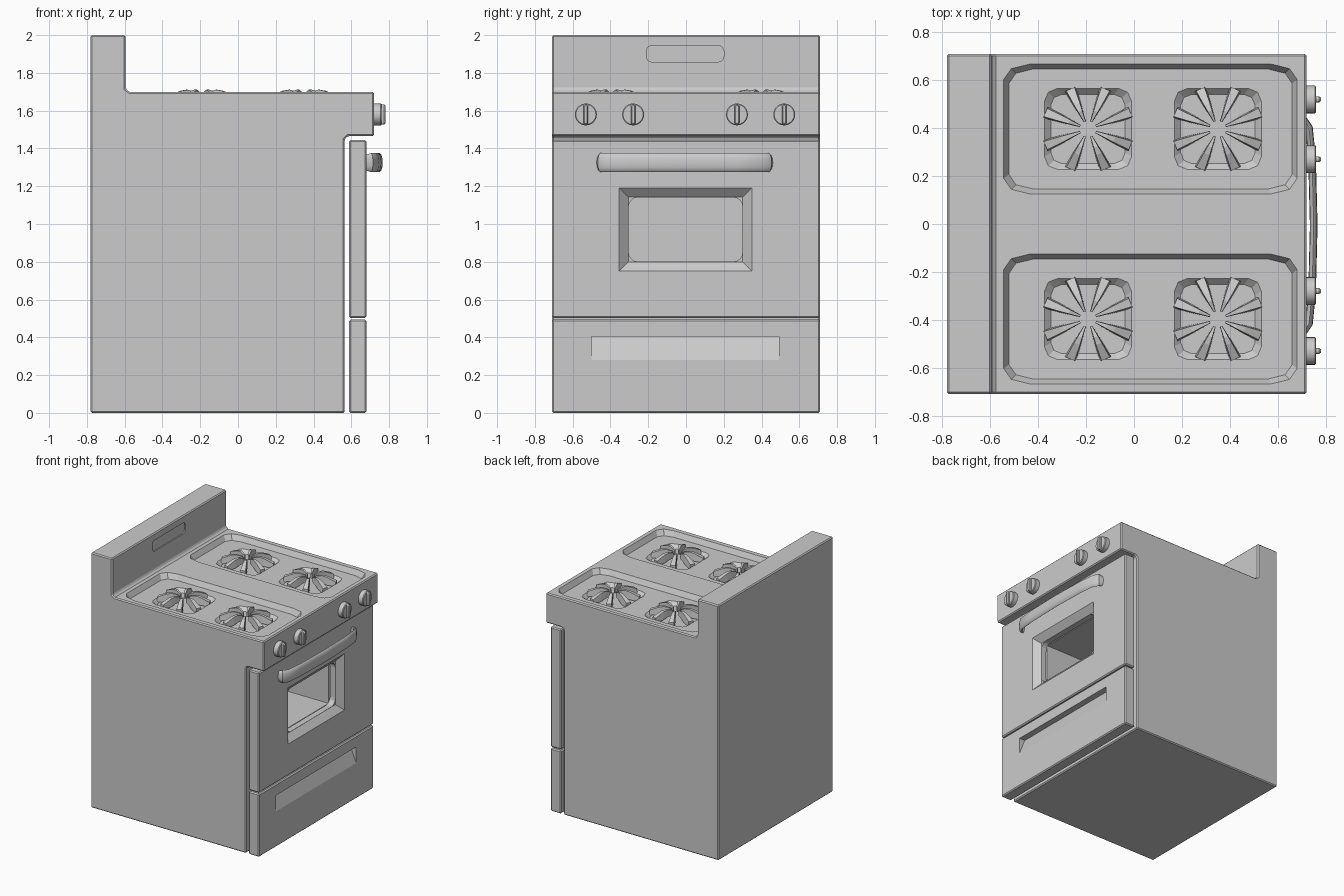
import bpy, bmesh, math
from mathutils import Vector

if "Cube" in bpy.data.objects:
    bpy.data.objects.remove(bpy.data.objects["Cube"])


def loft(name, rings):
    """Skin equal-sized rings of points and cap both ends."""
    bm = bmesh.new()
    vs = [[bm.verts.new(p) for p in r] for r in rings]
    n = len(vs[0])
    for a, b in zip(vs, vs[1:]):
        for i in range(n):
            j = (i + 1) % n
            bm.faces.new((a[i], a[j], b[j], b[i]))
    bm.faces.new(vs[0])
    bm.faces.new(vs[-1])
    bmesh.ops.recalc_face_normals(bm, faces=bm.faces)
    me = bpy.data.meshes.new(name)
    bm.to_mesh(me)
    bm.free()
    ob = bpy.data.objects.new(name, me)
    bpy.context.collection.objects.link(ob)
    return ob


def rrect(u0, u1, v0, v1, ru=0.0, rv=0.0, seg=0):
    """Rectangle outline with optional elliptical corners."""
    if seg == 0:
        return [(u0, v0), (u1, v0), (u1, v1), (u0, v1)]
    pts = []
    corners = [(u1 - ru, v1 - rv), (u0 + ru, v1 - rv), (u0 + ru, v0 + rv), (u1 - ru, v0 + rv)]
    for k, (cu, cv) in enumerate(corners):
        for i in range(seg + 1):
            a = math.pi / 2 * (k + i / seg)
            pts.append((cu + ru * math.cos(a), cv + rv * math.sin(a)))
    return pts


def at_x(x, pts):
    return [(x, u, v) for u, v in pts]


def at_y(y, pts):
    return [(u, y, v) for u, v in pts]


def at_z(z, pts):
    return [(u, v, z) for u, v in pts]


def apply(ob, mod):
    bpy.context.view_layer.objects.active = ob
    bpy.ops.object.modifier_apply(modifier=mod.name)


def bevel(ob, width, segments=1):
    m = ob.modifiers.new("bevel", "BEVEL")
    m.width, m.segments = width, segments
    m.limit_method = "ANGLE"
    m.angle_limit = math.radians(40)
    apply(ob, m)


def cut(ob, rings):
    c = loft("cutter", rings)
    m = ob.modifiers.new("cut", "BOOLEAN")
    m.operation, m.solver, m.object = "DIFFERENCE", "EXACT", c
    apply(ob, m)
    bpy.data.objects.remove(c)


def smooth(ob):
    bpy.ops.object.select_all(action="DESELECT")
    ob.select_set(True)
    bpy.context.view_layer.objects.active = ob
    bpy.ops.object.shade_smooth_by_angle(angle=math.radians(35))


# Body: side profile with backsplash and overhanging control panel
W = 0.71
profile = [(-0.78, 0), (-0.78, 2), (-0.595, 2), (-0.595, 1.715), (-0.575, 1.7), (0.72, 1.7),
           (0.72, 1.465), (0.58, 1.465), (0.565, 1.45), (0.565, 0)]
body = loft("stove_body", [at_y(-W, profile), at_y(W, profile)])
bevel(body, 0.008)

# Display recess in the backsplash
disp = rrect(-0.21, 0.2, 1.858, 1.944, 0.03, 0.03, 4)
cut(body, [at_x(-0.585, disp), at_x(-0.603, disp)])

# Oven cavity
cav = rrect(-0.32, 0.315, 0.785, 1.155)
cut(body, [at_x(0.6, cav), at_x(-0.5, cav)])

# Cooktop trays, drip pans and grates
for s in (1, -1):
    cy = 0.3965 * s
    outer = rrect(-0.545, 0.682, cy - 0.272, cy + 0.272, 0.11, 0.065, 2)
    inner = rrect(-0.522, 0.66, cy - 0.25, cy + 0.25, 0.1, 0.06, 2)
    cut(body, [at_z(1.702, outer), at_z(1.66, inner)])
    for cx in (-0.192, 0.35):
        def square(h, c):
            return at_z(0, rrect(cx - h, cx + h, cy - h * 0.93, cy + h * 0.93, c, c, 2))
        up = lambda z, r: [(x, y, z) for x, y, _ in r]
        cut(body, [up(1.662, square(0.184, 0.055)), up(1.635, square(0.155, 0.045))])
        side = "left" if s < 0 else "right"
        pos = "rear" if cx < 0 else "front"
        for k in range(8):
            a = math.radians(22.5 + 45 * k)
            d = Vector((math.cos(a), math.sin(a) * 0.94, 0))
            n = Vector((-math.sin(a), math.cos(a), 0))
            rings = []
            for r, w, zb, zt in ((0.035, 0.005, 1.66, 1.698), (0.085, 0.012, 1.655, 1.711),
                                 (0.12, 0.017, 1.645, 1.705), (0.192, 0.025, 1.64, 1.675)):
                c = Vector((cx, cy, 0)) + d * r
                rings.append([c + n * w + Vector((0, 0, zb)), c - n * w + Vector((0, 0, zb)),
                              c - n * w * 0.75 + Vector((0, 0, zt)), c + n * w * 0.75 + Vector((0, 0, zt))])
            loft(f"grate_bar_{pos}_{side}_{k}", rings)

# Oven door with bevelled window frame
rect = rrect(-W, W, 0.503, 1.445)
door = loft("oven_door", [at_x(0.588, rect), at_x(0.68, rect)])
bevel(door, 0.008)
cut(door, [at_x(0.682, rrect(-0.356, 0.351, 0.748, 1.194)),
           at_x(0.635, rrect(-0.305, 0.3, 0.8, 1.142))])
hole = rrect(-0.304, 0.299, 0.801, 1.141, 0.05, 0.05, 4)
cut(door, [at_x(0.66, hole), at_x(0.57, hole)])

# Storage drawer with wedge-shaped finger pull
rect = rrect(-W, W, 0, 0.494)
drawer = loft("storage_drawer", [at_x(0.588, rect), at_x(0.68, rect)])
bevel(drawer, 0.008)
wedge = [(0.69, 0.255), (0.69, 0.405), (0.63, 0.405)]
cut(drawer, [at_y(-0.5, wedge), at_y(0.492, wedge)])

# Bowed door handle
path = [(0.672, 0.452), (0.705, 0.447), (0.73, 0.41), (0.743, 0.28), (0.75, 0)]
path += [(x, -y) for x, y in reversed(path[:-1])]
rings = []
for i, (x, y) in enumerate(path):
    a, b = path[max(i - 1, 0)], path[min(i + 1, len(path) - 1)]
    t = Vector((b[0] - a[0], b[1] - a[1], 0)).normalized()
    n = Vector((t.y, -t.x, 0))
    c = Vector((x, y - 0.007, 1.325))
    hz = 0.04 if i in (0, len(path) - 1) else 0.05
    rings.append([c + n * 0.016 * math.cos(q) + Vector((0, 0, hz * math.sin(q)))
                  for q in (math.tau * j / 12 for j in range(12))])
smooth(loft("door_handle", rings))

# Control knobs with raised grips
for i, y in enumerate((-0.53, -0.28, 0.27, 0.52)):
    ring = lambda x, r: [(x, y + r * math.cos(q), 1.58 + r * math.sin(q))
                         for q in (math.tau * j / 24 for j in range(24))]
    smooth(loft(f"knob_{i}", [ring(0.715, 0.058), ring(0.755, 0.058), ring(0.76, 0.053)]))
    grip = loft(f"knob_grip_{i}", [
        at_x(0.75, rrect(y - 0.012, y + 0.012, 1.525, 1.635, 0.01, 0.01, 3)),
        at_x(0.773, rrect(y - 0.012, y + 0.012, 1.527, 1.633, 0.01, 0.01, 3)),
        at_x(0.78, rrect(y - 0.007, y + 0.007, 1.533, 1.627, 0.006, 0.006, 3))])
    smooth(grip)
